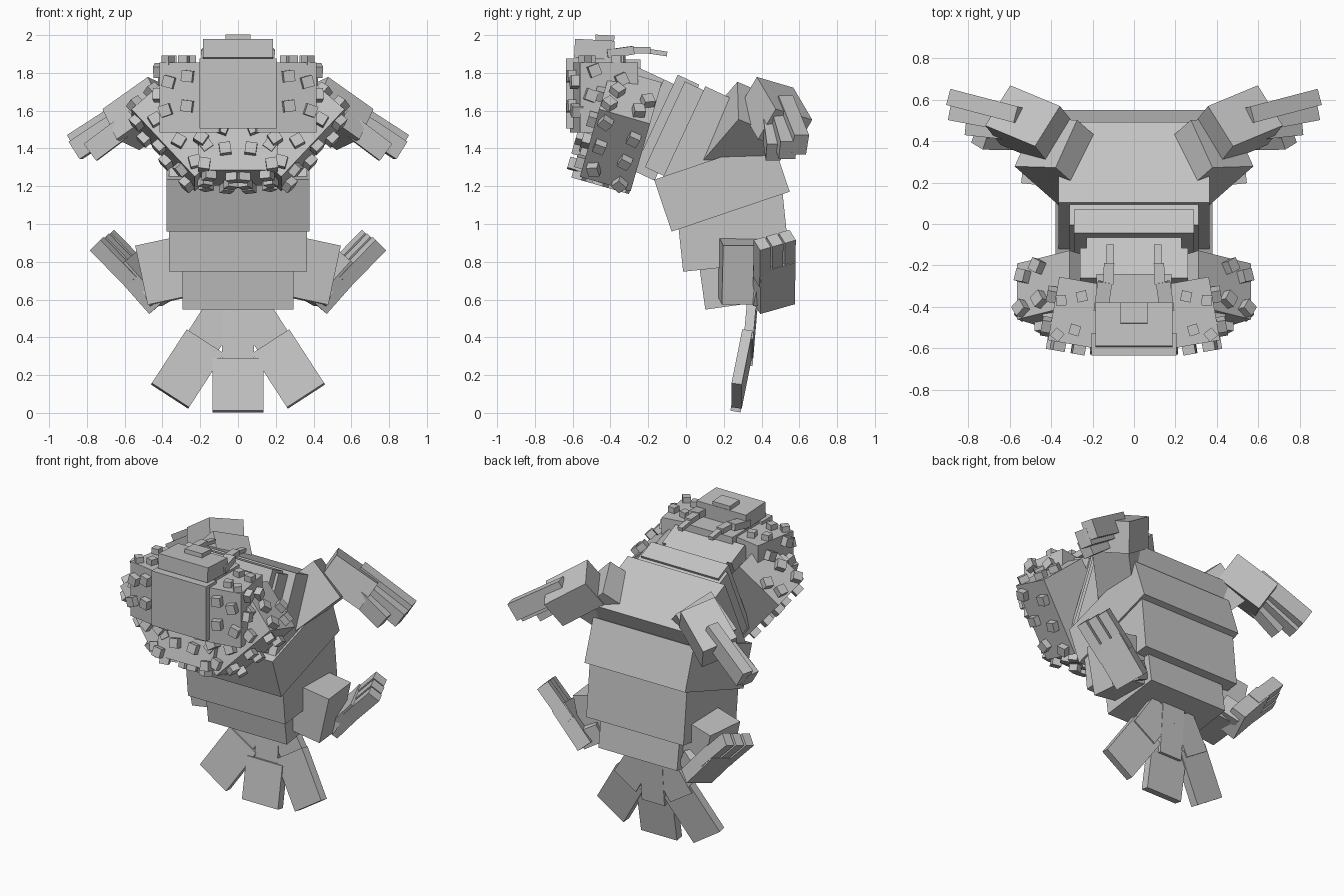
import bpy, bmesh, random
from math import radians
from mathutils import Matrix, Vector, Euler

random.seed(4)
if "Cube" in bpy.data.objects:
    bpy.data.objects.remove(bpy.data.objects["Cube"])

grey = bpy.data.materials.new("plain grey")
grey.use_nodes = True
grey.diffuse_color = (0.55, 0.55, 0.55, 1)
for node in grey.node_tree.nodes:
    if node.type == 'BSDF_PRINCIPLED':
        node.inputs["Base Color"].default_value = grey.diffuse_color
        node.inputs["Roughness"].default_value = 0.8


def make(name, blocks, mirror=False):
    """One object from (matrix, size) blocks, optionally mirrored across x."""
    bm = bmesh.new()
    for matrix, size in blocks:
        bmesh.ops.create_cube(bm, size=1, matrix=matrix @ Matrix.Diagonal((*size, 1)))
    mesh = bpy.data.meshes.new(name)
    bm.to_mesh(mesh)
    bm.free()
    mesh.materials.append(grey)
    obj = bpy.data.objects.new(name, mesh)
    bpy.context.collection.objects.link(obj)
    if mirror:
        obj.modifiers.new("Mirror", 'MIRROR')


def box(centre, size, rx=0, ry=0, rz=0):
    rot = (Matrix.Rotation(radians(rz), 4, 'Z') @ Matrix.Rotation(radians(rx), 4, 'X')
           @ Matrix.Rotation(radians(ry), 4, 'Y'))
    return Matrix.Translation(centre) @ rot, size


def bar(start, end, width, thick, up=(0, 0, 1)):
    """Block running from start to end, its thickness facing up."""
    a, b = Vector(start), Vector(end)
    x = (b - a).normalized()
    y = Vector(up).cross(x).normalized()
    z = x.cross(y)
    rot = Matrix((x, y, z)).transposed().to_4x4()
    return Matrix.Translation((a + b) / 2) @ rot, ((b - a).length, width, thick)


def studs(block, axis, sign, us, vs, size=0.06):
    """Jittered little cubes on one face; us and vs are fractions of that face."""
    matrix, dims = block
    i, j = [k for k in range(3) if k != axis]
    out = []
    for n, u in enumerate(us):
        for v in vs:
            p = Vector((0, 0, 0))
            p[axis] = sign * (dims[axis] / 2 + 0.013)
            p[i] = dims[i] * (u + random.uniform(-0.04, 0.04))
            p[j] = dims[j] * (v + random.uniform(-0.04, 0.04) + 0.06 * (-1) ** n)
            turn = Euler((0, 0, 0))
            turn[axis] = random.uniform(-0.6, 0.6)
            out.append((matrix @ Matrix.Translation(p) @ turn.to_matrix().to_4x4(),
                        (size, size, size)))
    return out


# Torso: stacked blocks leaning forward toward the neck
make("tail_base", [box((0, 0.295, 0.685), (0.59, 0.42, 0.22), 8)])
make("pelvis", [box((0, 0.246, 0.976), (0.73, 0.567, 0.4), 6)])
make("belly", [box((0, 0.19, 1.203), (0.756, 0.66, 0.29), 18.7)])
make("chest", [box((0, 0.177, 1.38), (0.73, 0.43, 0.57), -25)])

# Neck plates
make("neck_rear", [box((0, -0.03, 1.49), (0.62, 0.18, 0.5), -25)])
make("neck_middle", [box((0, -0.105, 1.51), (0.58, 0.125, 0.56), -25)])
make("neck_gap", [box((0, -0.18, 1.53), (0.46, 0.12, 0.48), -25)])
make("neck_front", [box((0, -0.285, 1.59), (0.52, 0.16, 0.46), -25)])

# Head: angled halves, cheeks and jaw
skull = box((0.23, -0.435, 1.67), (0.32, 0.31, 0.37), rz=10)
cheek = box((0.27, -0.345, 1.50), (0.34, 0.28, 0.5), rx=-16, ry=42)
jaw = box((0, -0.38, 1.465), (0.42, 0.3, 0.46), rx=-16)
make("head_halves", [skull], True)
make("cheeks", [cheek], True)
make("jaw", [jaw])
make("head_core", [box((0, -0.42, 1.69), (0.36, 0.36, 0.36))])
make("face_plate", [box((0, -0.58, 1.69), (0.41, 0.11, 0.37))])
make("crown", [box((0, -0.485, 1.925), (0.37, 0.21, 0.1), -3)])
make("crown_button", [box((0, -0.43, 1.975), (0.13, 0.1, 0.05), -3)])

# Warty cubes on the head
make("head_studs",
     studs(skull, 1, -1, (0.05, 0.36), (-0.15, 0.28))
     + studs(skull, 0, 1, (-0.3, 0.2), (0.0, 0.3))
     + studs(skull, 2, 1, (0.1, 0.38), (-0.3, 0.2), 0.05), True)
make("cheek_studs",
     studs(cheek, 0, 1, (-0.32, 0.28), (-0.38, -0.04, 0.32))
     + studs(cheek, 1, -1, (0.0, 0.34), (-0.36, -0.02, 0.32))
     + studs(cheek, 2, 1, (0.05, 0.36), (-0.32, 0.25)), True)
make("jaw_studs",
     studs(jaw, 1, -1, (0.17, 0.43), (-0.35, -0.05))
     + studs(jaw, 2, -1, (0.1, 0.4), (-0.3, 0.1, 0.35)), True)

# Thin jointed feelers lying back from the crown
make("feelers", [
    bar((0.16, -0.42, 1.90), (0.14, -0.28, 1.92), 0.07, 0.045),
    bar((0.125, -0.29, 1.92), (0.12, -0.19, 1.92), 0.05, 0.035),
    bar((0.115, -0.2, 1.915), (0.115, -0.1, 1.90), 0.035, 0.025)], True)

# Arms rise outward, then forearm and three fingers droop
make("upper_arms", [bar((0.18, 0.174, 1.355), (0.425, 0.39, 1.605), 0.27, 0.28,
                        (-0.72, -0.02, 0.73))], True)
make("forearms", [bar((0.38, 0.425, 1.67), (0.62, 0.525, 1.50), 0.235, 0.2,
                      (0.34, 0.46, 0.84))], True)
make("fingers", [
    bar((0.54, 0.52, 1.63), (0.865, 0.605, 1.42), 0.08, 0.12),
    bar((0.54, 0.48, 1.60), (0.86, 0.54, 1.39), 0.09, 0.11),
    bar((0.54, 0.44, 1.56), (0.78, 0.465, 1.38), 0.08, 0.11)], True)

# Legs: thigh, ankle and an upturned, turned-out foot with toes
sole = Vector((-0.68, -0.4, 0.61))
across = Vector((-0.37, 0.88, 0.25))
make("thighs", [box((0.375, 0.32, 0.755), (0.25, 0.28, 0.32), ry=12, rz=6)], True)
make("ankles", [bar((0.34, 0.40, 0.69), (0.46, 0.45, 0.62), 0.18, 0.12)], True)
make("feet", [bar((0.405, 0.465, 0.58), (0.60, 0.468, 0.80), 0.2, 0.1, sole)], True)
make("toes", [bar(Vector((0.53, 0.467, 0.72)) + across * k,
                  Vector((0.72, 0.47, 0.915)) + across * k, 0.062, 0.085, sole)
              for k in (-0.075, 0, 0.075)], True)

# Tail: three feathers, each a narrow quill and a wide blade
back = (0, 1, 0)
make("tail_middle", [
    bar((0, 0.355, 0.6), (0, 0.325, 0.25), 0.17, 0.055, back),
    bar((0, 0.31, 0.285), (0, 0.262, 0.007), 0.27, 0.055, back)])
make("tail_sides", [
    bar((0.07, 0.35, 0.56), (0.21, 0.33, 0.34), 0.19, 0.05, back),
    bar((0.175, 0.325, 0.375), (0.36, 0.268, 0.09), 0.235, 0.055, back)], True)
